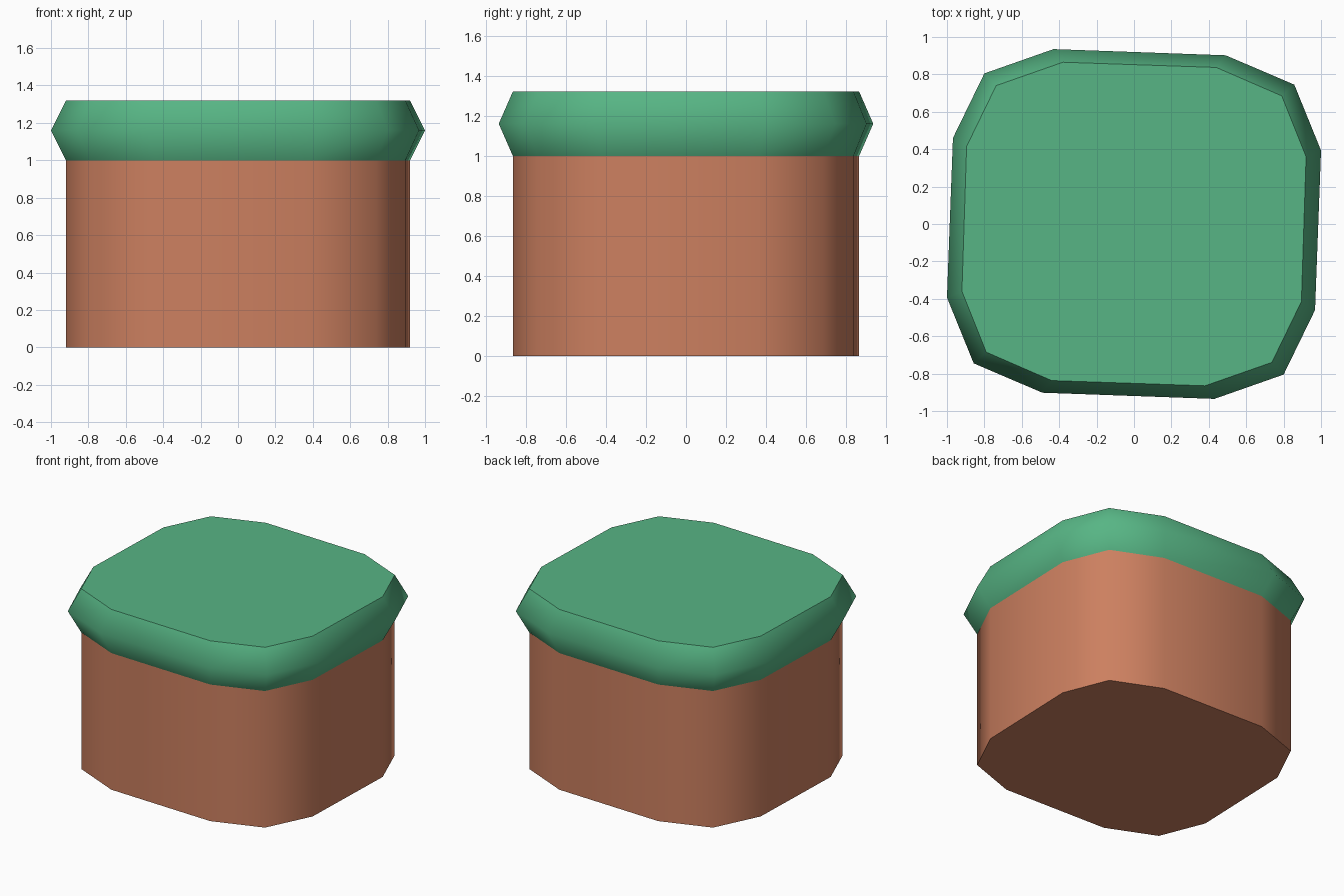
import bpy, bmesh, math

if "Cube" in bpy.data.objects:
    bpy.data.objects.remove(bpy.data.objects["Cube"])

# Half outlines; the other half is the same turned by 180 degrees
INNER = [(-0.38, 0.865), (0.44, 0.837), (0.79, 0.685), (0.92, 0.36), (0.895, -0.415), (0.737, -0.74)]
OUTER = [(-0.43, 0.935), (0.49, 0.902), (0.857, 0.745), (1.0, 0.393), (0.968, -0.46), (0.80, -0.805)]


def full(half):
    return half + [(-x, -y) for x, y in half]


def material(name, color):
    m = bpy.data.materials.new(name)
    m.diffuse_color = (*color, 1)
    m.use_nodes = True
    m.node_tree.nodes["Principled BSDF"].inputs["Base Color"].default_value = m.diffuse_color
    return m


def loft(name, rings, mat, cap_bottom, cap_top):
    """Skin a stack of (outline, height) rings."""
    bm = bmesh.new()
    loops = [[bm.verts.new((x, y, z)) for x, y in full(o)] for o, z in rings]
    for a, b in zip(loops, loops[1:]):
        for i in range(len(a)):
            j = (i + 1) % len(a)
            bm.faces.new((a[j], a[i], b[i], b[j]))
    if cap_bottom:
        bm.faces.new(loops[0])
    if cap_top:
        bm.faces.new(loops[-1][::-1])
    mesh = bpy.data.meshes.new(name)
    bm.to_mesh(mesh)
    bm.free()
    mesh.materials.append(mat)
    ob = bpy.data.objects.new(name, mesh)
    bpy.context.collection.objects.link(ob)
    bpy.ops.object.select_all(action='DESELECT')
    ob.select_set(True)
    bpy.context.view_layer.objects.active = ob
    bpy.ops.object.shade_smooth_by_angle(angle=math.radians(57))
    return ob


earth = material("earth brown", (0.604, 0.214, 0.116))
grass = material("grass green", (0.095, 0.462, 0.233))

# Earth block and the bulging grass layer on top (meeting faces left open)
loft("earth_block", [(INNER, 0), (INNER, 1.0)], earth, True, False)
loft("grass_top", [(INNER, 1.0), (OUTER, 1.16), (INNER, 1.32)], grass, False, True)
